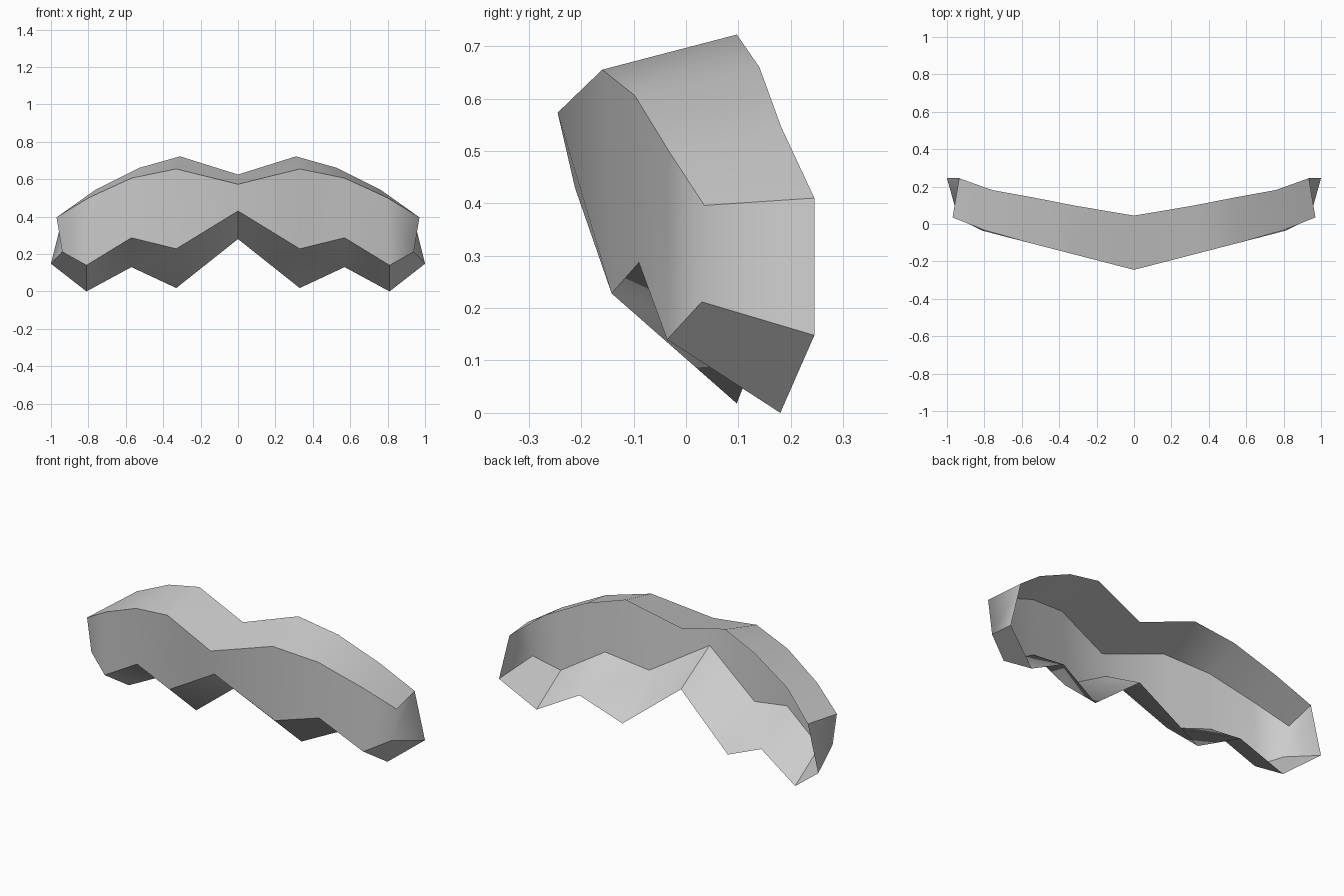
import bpy
import bmesh

cube = bpy.data.objects.get("Cube")
if cube:
    bpy.data.objects.remove(cube)

# One plain grey material
grey = bpy.data.materials.new("light grey")
grey.use_nodes = True
colour = (0.6, 0.6, 0.6, 1)
grey.diffuse_color = colour
grey.node_tree.nodes["Principled BSDF"].inputs["Base Color"].default_value = colour

# Left half: four rails running from the centre to the tip
back_top = [(0, .045, .625), (.31, .097, .722), (.53, .14, .66), (.76, .182, .545), (.935, .245, .41)]
front_top = [(0, -.245, .573), (.33, -.16, .655), (.57, -.098, .606), (.8, -.033, .5), (.97, .035, .396)]
front_bottom = [(0, -.212, .43), (.33, -.142, .228), (.57, -.09, .287), (.81, -.036, .14), (.94, .03, .212)]
back_bottom = [(0, .045, .28), (.33, .097, .018), (.57, .14, .13), (.81, .18, 0), (1, .245, .148)]

bm = bmesh.new()
rails = [[bm.verts.new(p) for p in rail]
         for rail in (back_top, front_top, front_bottom, back_bottom)]

# Top, front and bottom bands; the back stays open
for a, b in zip(rails, rails[1:]):
    for j in range(len(a) - 1):
        bm.faces.new((a[j], b[j], b[j + 1], a[j + 1]))

# Tip cap
bm.faces.new([rail[-1] for rail in rails])
for face in bm.faces:
    face.smooth = True


def crease(a, b):
    bm.edges.get((a, b)).smooth = False


# Hard edges around the front band, tip and lower peaks
top_b, top_f, low_f, low_b = rails
for rail in (top_f, low_f):
    for a, b in zip(rail, rail[1:]):
        crease(a, b)
crease(top_b[-1], top_f[-1])
for j in (0, 3, 4):
    crease(low_f[j], low_b[j])

mesh = bpy.data.meshes.new("moustache")
bm.to_mesh(mesh)
bm.free()
mesh.materials.append(grey)

moustache = bpy.data.objects.new("moustache", mesh)
bpy.context.collection.objects.link(moustache)

# Mirror to the right half
mirror = moustache.modifiers.new("mirror", "MIRROR")
mirror.use_axis[0] = True
mirror.use_clip = True
mirror.merge_threshold = 0.001
